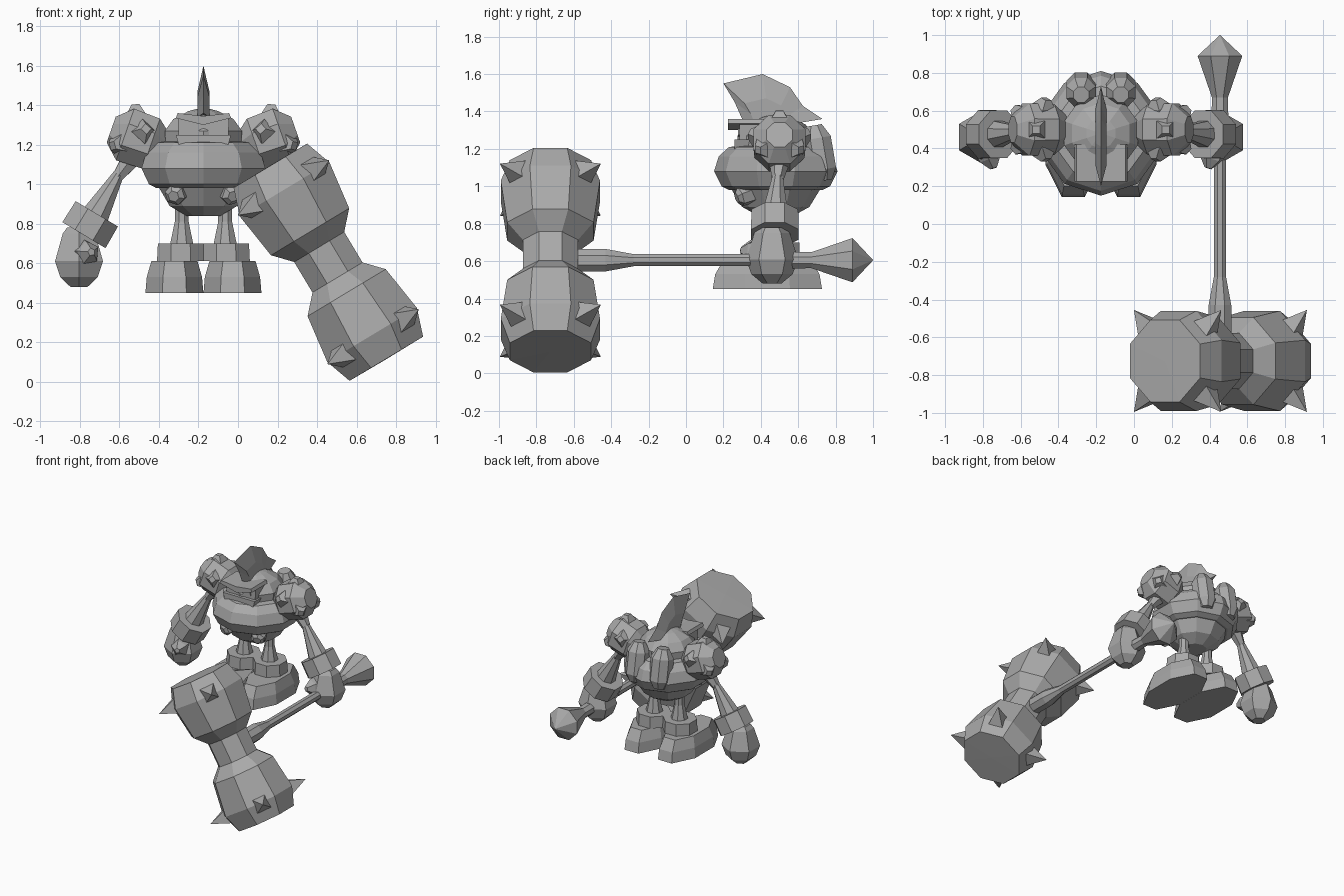
import bpy
import math
from mathutils import Vector

if "Cube" in bpy.data.objects:
    bpy.data.objects.remove(bpy.data.objects["Cube"], do_unlink=True)

grey = bpy.data.materials.new("plain grey")
grey.diffuse_color = (0.4, 0.4, 0.4, 1)
grey.use_nodes = True
grey.node_tree.nodes["Principled BSDF"].inputs["Base Color"].default_value = (0.4, 0.4, 0.4, 1)

MID = -0.175  # centre plane of the figure


def make(name, verts, faces):
    mesh = bpy.data.meshes.new(name)
    mesh.from_pydata([tuple(v) for v in verts], [], faces)
    mesh.materials.append(grey)
    obj = bpy.data.objects.new(name, mesh)
    bpy.context.collection.objects.link(obj)
    return obj


def lathe(name, base, axis, profile, sides=8, sx=1, sy=1, turn=0.5):
    """Faceted solid of (distance, radius) rings along an axis."""
    base, w = Vector(base), Vector(axis).normalized()
    u = Vector((0, 1, 0)).cross(w)
    u = u.normalized() if u.length > 0.01 else Vector((1, 0, 0))
    v = w.cross(u)
    verts, faces = [], []
    for t, r in profile:
        for i in range(sides):
            a = 2 * math.pi * (i + turn) / sides
            r1 = max(r, 0.001)
            verts.append(base + w * t + u * (r1 * sx * math.cos(a)) + v * (r1 * sy * math.sin(a)))
    for k in range(len(profile) - 1):
        for i in range(sides):
            j = (i + 1) % sides
            a, b = k * sides, (k + 1) * sides
            faces.append((a + i, a + j, b + j, b + i))
    faces.append(tuple(reversed(range(sides))))
    last = (len(profile) - 1) * sides
    faces.append(tuple(range(last, last + sides)))
    return make(name, verts, faces)


def between(name, p, q, r1, r2, sides=8):
    d = Vector(q) - Vector(p)
    return lathe(name, p, d, [(0, r1), (d.length, r2)], sides)


def plate(name, outline, y_front, y_back):
    """Extrude an x-z outline along y."""
    n = len(outline)
    verts = [(x, y, z) for y in (y_front, y_back) for x, z in outline]
    faces = [tuple(range(n)), tuple(reversed(range(n, 2 * n)))]
    faces += [(i, i + n, (i + 1) % n + n, (i + 1) % n) for i in range(n)]
    return make(name, verts, faces)


# Body, chest armour and helmet
lathe("lower_body", (MID, 0.48, 0.84), (0, 0, 1),
      [(0, 0.09), (0.05, 0.18), (0.14, 0.235), (0.24, 0.27)], 10)
lathe("chest_armour", (MID, 0.48, 0.98), (0, 0, 1),
      [(0, 0.25), (0.02, 0.29), (0.1, 0.33), (0.18, 0.305), (0.23, 0.25), (0.24, 0.17)], 10)
lathe("helmet", (MID, 0.48, 1.17), (0, 0, 1),
      [(0, 0.2), (0.1, 0.205), (0.16, 0.16), (0.2, 0.08), (0.215, 0.02)], 10)

# Face
plate("face_plate", [(MID - 0.125, 1.22), (MID + 0.125, 1.22),
                     (MID + 0.13, 1.33), (MID - 0.13, 1.33)], 0.285, 0.45)
plate("jaw_guard", [(MID - 0.12, 1.18), (MID + 0.12, 1.18),
                    (MID + 0.14, 1.25), (MID - 0.14, 1.25)], 0.26, 0.4)
for s, side in ((-1, "right"), (1, "left")):
    brow = [(0, 1.30), (0.14, 1.335), (0.13, 1.36), (0, 1.345)]
    eye = [(0.02, 1.265), (0.09, 1.275), (0.085, 1.31), (0.03, 1.295)]
    for name, shape, front, back in (("brow", brow, 0.225, 0.42), ("eye", eye, 0.278, 0.286)):
        pts = [(MID + s * x, z) for x, z in shape]
        plate(side + "_" + name, pts if s > 0 else pts[::-1], front, back)

# Helmet crest with sharp upper edge
crest = [(0.3, 1.36), (0.26, 1.45), (0.2, 1.55), (0.41, 1.6),
         (0.556, 1.53), (0.625, 1.43), (0.73, 1.36), (0.5, 1.33)]
n = len(crest)
verts = [(MID, y, z) for y, z in crest]
verts += [(MID + s * 0.03, 0.45 + (y - 0.45) * 0.55, 1.35 + (z - 1.38) * 0.55)
          for s in (-1, 1) for y, z in crest]
faces = [tuple(range(n, 2 * n)), tuple(reversed(range(2 * n, 3 * n)))]
for i in range(n):
    j = (i + 1) % n
    faces += [(i, j, j + n, i + n), (j, i, i + 2 * n, j + 2 * n)]
make("crest", verts, faces)

# Paired parts
for s, side in ((-1, "right_"), (1, "left_")):
    def at(x, y, z):
        return Vector((MID + s * x, y, z))

    # Leg
    lathe(side + "foot", at(0.147, 0.435, 0.45), (0, 0, 1),
          [(0, 1.08), (0.08, 1.03), (0.16, 0.86)], 8, 0.147, 0.293)
    lathe(side + "ankle_cuff", at(0.115, 0.49, 0.61), (0, 0, 1), [(0, 0.13), (0.09, 0.125)])
    lathe(side + "leg", at(0.11, 0.49, 0.69), (0, 0, 1), [(0, 0.065), (0.12, 0.038), (0.24, 0.038)])

    # Nozzle on the belly and canister on the back
    lathe(side + "belly_nozzle", at(0.12, 0.36, 0.97), (s * 0.3, -0.85, -0.3),
          [(0, 0.06), (0.08, 0.055), (0.1, 0.03)], 6)
    lathe(side + "back_canister", at(0.105, 0.735, 1.03), (0, -0.17, 1),
          [(0, 0.05), (0.06, 0.085), (0.23, 0.085), (0.3, 0.045)])

    # Shoulder ball with blunt studs
    centre = at(0.335, 0.5, 1.23)
    lathe(side + "shoulder", centre, (s, 0, 0.35),
          [(-0.15, 0.08), (-0.075, 0.145), (0.065, 0.15), (0.14, 0.075)])
    studs = ((0.05, 0, 1), (-0.25, -0.9, 0.28), (-0.25, 0.9, 0.28),
             (0.7, -0.65, -0.2), (0.7, 0.65, -0.2))
    for i, (x, y, z) in enumerate(studs):
        lathe(f"{side}shoulder_stud_{i + 1}", centre, (s * x, y, z),
              [(0.09, 0.07), (0.13, 0.065), (0.175, 0.028)], 4)

    # Arm, cuff and fist
    between(side + "upper_arm", at(0.365, 0.5, 1.13), at(0.44, 0.49, 1.03), 0.055, 0.03, 6)
    between(side + "forearm", at(0.43, 0.49, 1.05), at(0.56, 0.475, 0.82), 0.03, 0.08)
    between(side + "wrist_cuff", at(0.54, 0.475, 0.85), at(0.605, 0.475, 0.742), 0.135, 0.138)
    lathe(side + "fist", at(0.63, 0.46, 0.48), (0, 0, 1),
          [(0, 0.05), (0.05, 0.11), (0.13, 0.14), (0.27, 0.095), (0.3, 0.07)], 6)
    lathe(side + "thumb", at(0.6, 0.4, 0.65), (-s * 0.25, -0.8, 0.05),
          [(0, 0.075), (0.06, 0.06), (0.11, 0.02)], 5)

# Hammer shaft and pommel
lathe("hammer_shaft", (0.455, -0.65, 0.605), (0, 1, 0),
      [(0, 0.065), (0.22, 0.065), (0.37, 0.035), (1.1, 0.035),
       (1.12, 0.05), (1.32, 0.046), (1.54, 0.128), (1.65, 0)])

# Hammer head
HUB = Vector((0.4575, -0.725, 0.605))
AXIS = Vector((0.515, 0, -0.857)).normalized()
ACROSS = Vector((0.857, 0, 0.515)).normalized()
half = [(0.09, 0.16), (0.18, 0.25), (0.43, 0.287), (0.57, 0.235), (0.572, 0)]
lathe("hammer_head", HUB, AXIS, [(-t, r) for t, r in reversed(half)] + half)

# Spikes around both hammer ends
for end in (-1, 1):
    for a in (-1, 1):
        for b in (-1, 1):
            out = (ACROSS * a + Vector((0, b, 0))).normalized()
            lathe("hammer_spike", HUB + AXIS * (end * 0.44), out,
                  [(0.22, 0.09), (0.38, 0)], 4)
